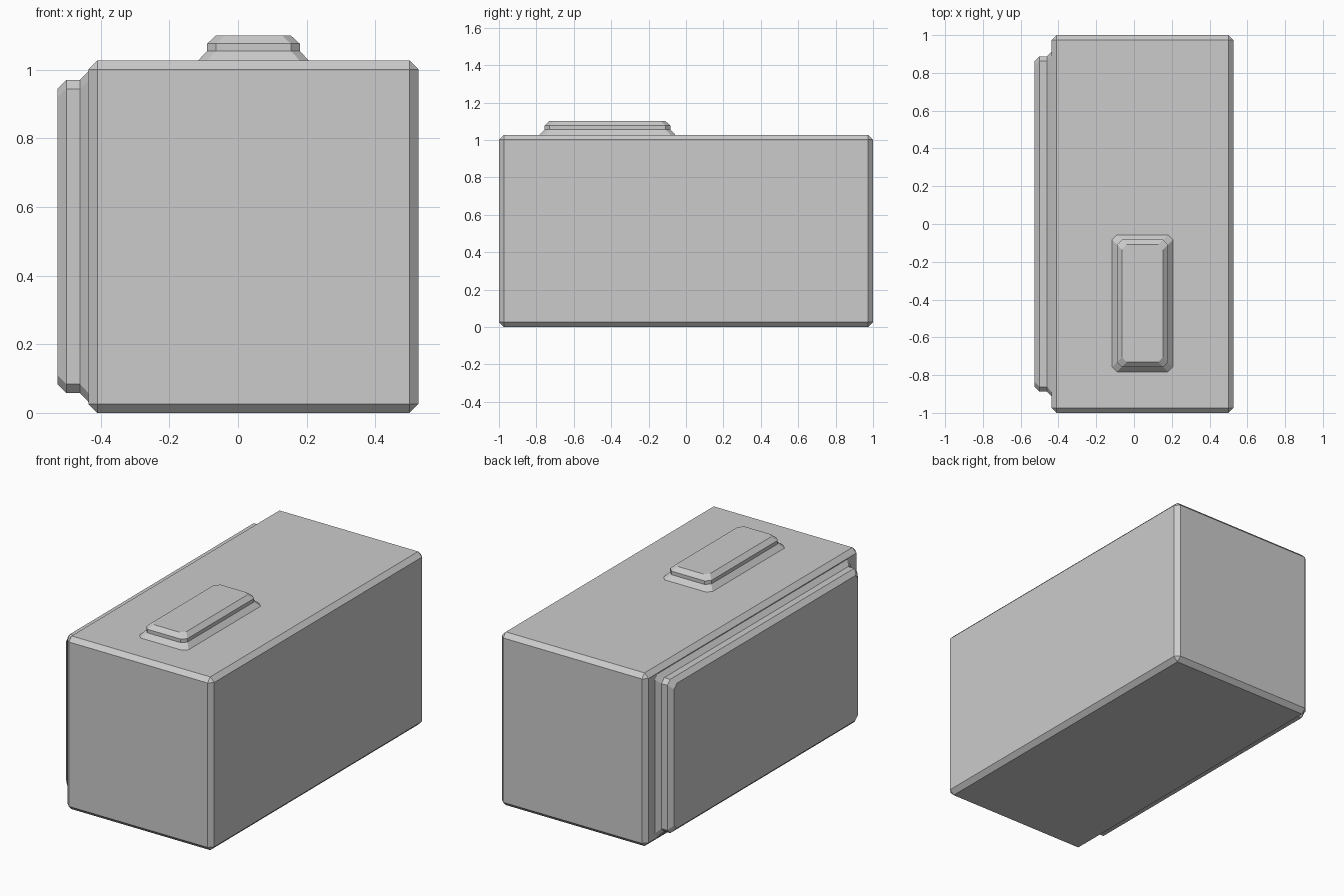
import bpy, bmesh
from mathutils import Matrix, Vector

old = bpy.data.objects.get("Cube")
if old:
    bpy.data.objects.remove(old, do_unlink=True)

CHAMFER = 0.026

grey = bpy.data.materials.new("plain grey")
grey.use_nodes = True
colour = (0.6, 0.6, 0.6, 1)
grey.diffuse_color = colour
grey.node_tree.nodes["Principled BSDF"].inputs["Base Color"].default_value = colour


def finish(bm, name):
    bmesh.ops.recalc_face_normals(bm, faces=bm.faces)
    mesh = bpy.data.meshes.new(name)
    bm.to_mesh(mesh)
    bm.free()
    mesh.materials.append(grey)
    obj = bpy.data.objects.new(name, mesh)
    bpy.context.collection.objects.link(obj)
    return obj


def block(name, low, high):
    """Box between two corners with chamfered edges."""
    low, high = Vector(low), Vector(high)
    bm = bmesh.new()
    place = Matrix.Translation((low + high) / 2) @ Matrix.Diagonal((high - low).to_4d())
    bmesh.ops.create_cube(bm, size=1, matrix=place)
    bmesh.ops.bevel(bm, geom=bm.edges[:], offset=CHAMFER, segments=1, affect='EDGES')
    return finish(bm, name)


def raised_pad(name, half_u, half_v, levels, place):
    """Stack chamfered rectangles; each level is (height, growth)."""
    bm = bmesh.new()
    rings = []
    for height, grow in levels:
        u, v = half_u + grow, half_v + grow
        a, b = u - CHAMFER, v - CHAMFER
        outline = [(a, -v), (u, -b), (u, b), (a, v), (-a, v), (-u, b), (-u, -b), (-a, -v)]
        rings.append([bm.verts.new(place @ Vector((p, q, height))) for p, q in outline])
    for lower, upper in zip(rings, rings[1:]):
        for i in range(len(lower)):
            j = (i + 1) % len(lower)
            bm.faces.new((lower[i], lower[j], upper[j], upper[i]))
    bm.faces.new(rings[0])
    bm.faces.new(rings[-1])
    return finish(bm, name)


# Main case
block("case_body", (-0.436, -1, 0), (0.526, 1, 1.027))

# Top button: flared foot, straight sides, chamfered top
raised_pad("top_button", 0.135, 0.337,
           [(0, CHAMFER), (0.028, 0), (0.049, 0), (0.073, -CHAMFER)],
           Matrix.Translation((0.045, -0.42, 1.027)))

# Side panel: the same stepped shape turned to face -x
raised_pad("side_panel", 0.456, 0.888,
           [(0, CHAMFER), (0.025, 0), (0.064, 0), (0.09, -CHAMFER)],
           Matrix.Translation((-0.436, 0, 0.514)) @ Matrix.Rotation(-1.5707963, 4, 'Y'))
